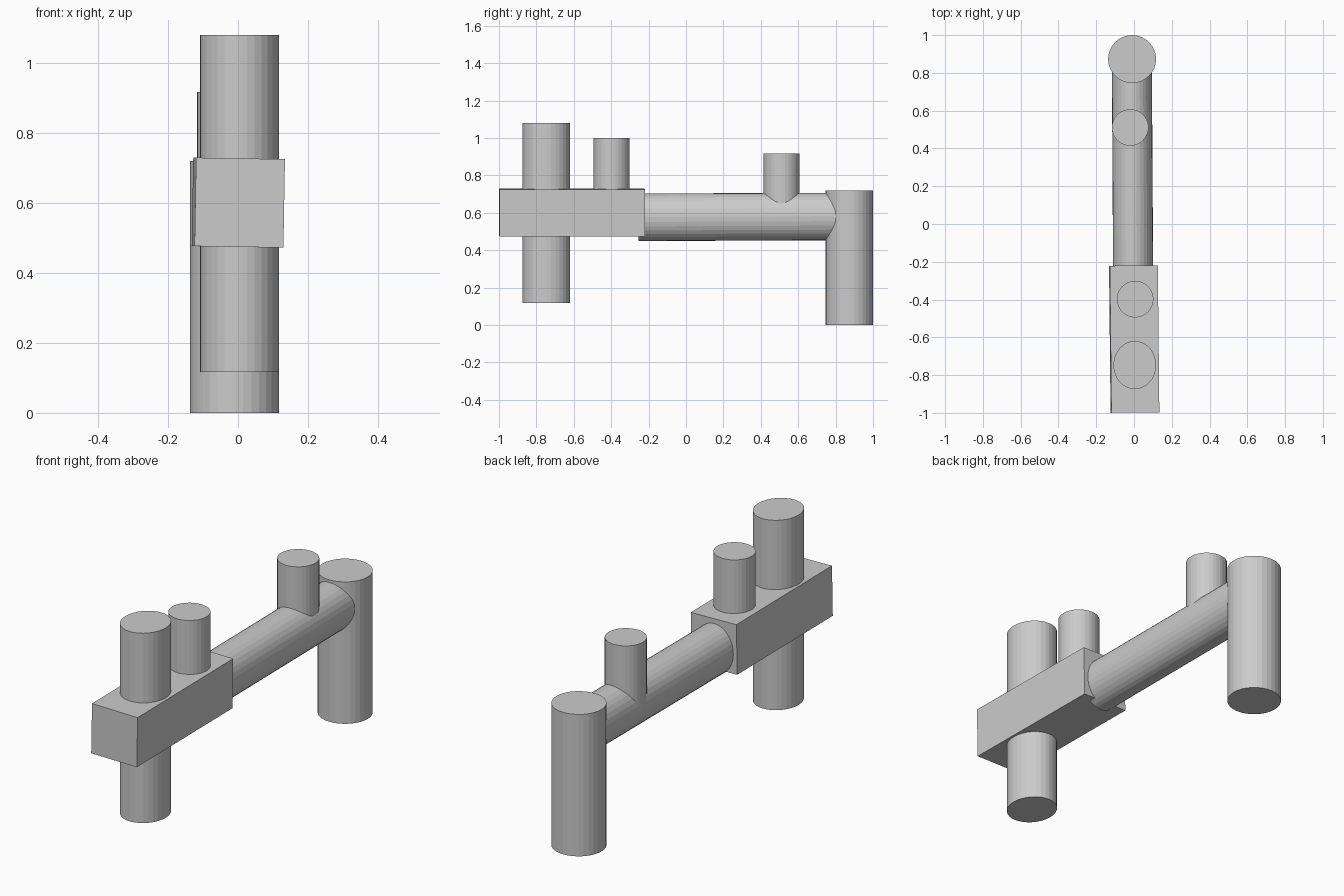
import bpy
from math import radians, pi, atan2

if "Cube" in bpy.data.objects:
    bpy.data.objects.remove(bpy.data.objects["Cube"])


def cylinder(name, x, y, z0, z1, rx, ry):
    bpy.ops.mesh.primitive_cylinder_add(vertices=32, radius=1, depth=1,
                                        location=(x, y, (z0 + z1) / 2))
    o = bpy.context.object
    o.name = name
    o.scale = (rx, ry, z1 - z0)
    return o


# Slightly skewed rectangular block at the front
bpy.ops.mesh.primitive_cube_add(size=1, location=(0.001, -0.609, 0.601))
block = bpy.context.object
block.name = "front_block"
block.scale = (0.254, 0.778, 0.253)
block.rotation_euler = (0, radians(1), radians(0.6))

# Upright cylinders
cylinder("front_post", 0.004, -0.747, 0.117, 1.08, 0.113, 0.127)
cylinder("front_peg", 0.006, -0.398, 0.60, 1.0, 0.097, 0.097)
cylinder("rear_peg", -0.020, 0.511, 0.58, 0.918, 0.097, 0.097)
cylinder("rear_post", -0.010, 0.873, 0.0, 0.72, 0.127, 0.127)

# Oval connecting bar lying along y
bar = cylinder("connecting_bar", -0.008, 0.297, 0.026, 1.13, 0.106, 0.127)
bar.rotation_euler = (pi / 2 + atan2(0.004, 1), 0, atan2(0.006, 1))
